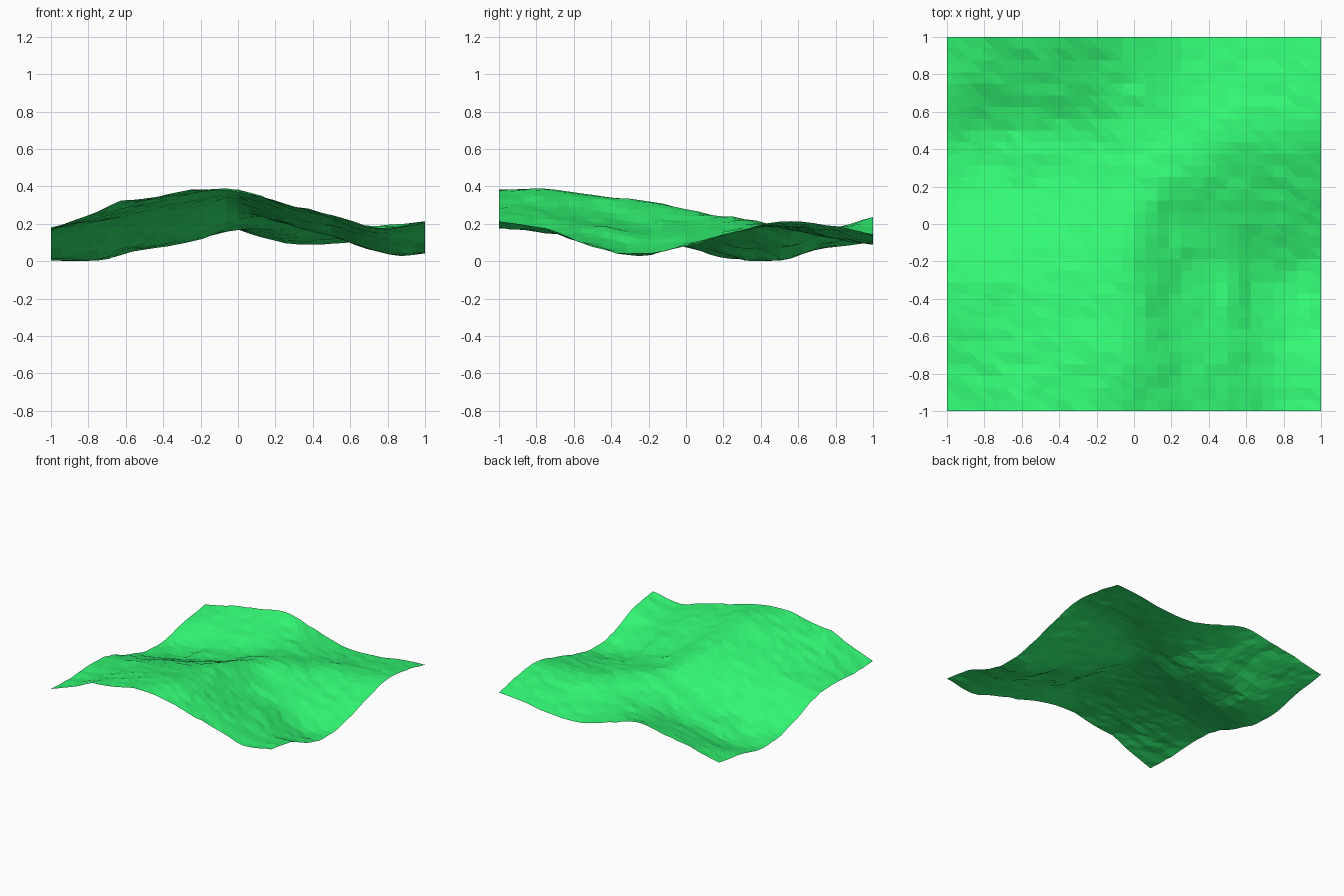
import bpy, bmesh
from math import exp
from mathutils import Vector, noise

if "Cube" in bpy.data.objects:
    bpy.data.objects.remove(bpy.data.objects["Cube"])

CELLS = 32

# Coarse heights: rows run front to back, columns left to right, 0.25 apart
HEIGHTS = [
    [.192, .280, .342, .397, .388, .328, .262, .198, .232],
    [.184, .262, .327, .384, .395, .312, .245, .172, .195],
    [.195, .240, .294, .342, .370, .272, .195, .120, .095],
    [.180, .212, .255, .302, .342, .225, .150, .065, .060],
    [.095, .130, .177, .235, .295, .215, .170, .117, .100],
    [.030, .045, .095, .155, .240, .250, .200, .170, .170],
    [.035, .022, .080, .122, .190, .200, .215, .210, .230],
    [.087, .108, .147, .180, .190, .150, .150, .180, .212],
    [.122, .175, .222, .250, .187, .113, .107, .142, .162],
]

# Local knolls and dips: x, y, half-width in x, half-width in y, rise
KNOLLS = [
    (-0.60, 0.36, 0.08, 0.14, 0.020),
    (-0.62, -1.00, 0.10, 0.15, 0.028),
    (0.53, -0.40, 0.08, 0.18, 0.022),
    (0.26, -0.12, 0.06, 0.09, 0.012),
    (0.88, -0.28, 0.08, 0.15, -0.014),
]


def spline(values, t):
    """Catmull-Rom through evenly spaced values, t in 0..len-1."""
    n = len(values)
    i = min(int(t), n - 2)
    f = t - i
    b, c = values[i], values[i + 1]
    a = values[i - 1] if i > 0 else 2 * b - c
    d = values[i + 2] if i + 2 < n else 2 * c - b
    return b + 0.5 * f * (c - a + f * (2*a - 5*b + 4*c - d + f * (3*(b - c) + d - a)))


def height(x, y):
    u, v = (x + 1) * 4, (y + 1) * 4
    z = spline([spline(row, u) for row in HEIGHTS], v)
    for kx, ky, wx, wy, rise in KNOLLS:
        z += rise * exp(-((x - kx) / wx) ** 2 - ((y - ky) / wy) ** 2)
    # small ripples for the rough, faceted ground
    z += 0.006 * noise.noise(Vector((x * 5, y * 7, 3.7)))
    z += 0.010 * noise.noise(Vector((x * 9, y * 14, 8.1)))
    return z


# Terrain sheet: regular grid split into flat triangles
bm = bmesh.new()
step = 2 / CELLS
grid = []
for j in range(CELLS + 1):
    y = -1 + j * step
    grid.append([bm.verts.new((-1 + i * step, y, max(0.0, height(-1 + i * step, y))))
                 for i in range(CELLS + 1)])
low = min(v.co.z for v in bm.verts)
for v in bm.verts:
    v.co.z -= low
for j in range(CELLS):
    for i in range(CELLS):
        a, b = grid[j][i], grid[j][i + 1]
        c, d = grid[j + 1][i + 1], grid[j + 1][i]
        bm.faces.new((a, b, d))
        bm.faces.new((b, c, d))

mesh = bpy.data.meshes.new("terrain")
bm.to_mesh(mesh)
bm.free()
terrain = bpy.data.objects.new("terrain", mesh)
bpy.context.collection.objects.link(terrain)

# Grass colour
grass = bpy.data.materials.new("grass")
grass.diffuse_color = (0.033, 0.96, 0.18, 1)
grass.use_nodes = True
grass.node_tree.nodes["Principled BSDF"].inputs["Base Color"].default_value = grass.diffuse_color
mesh.materials.append(grass)
